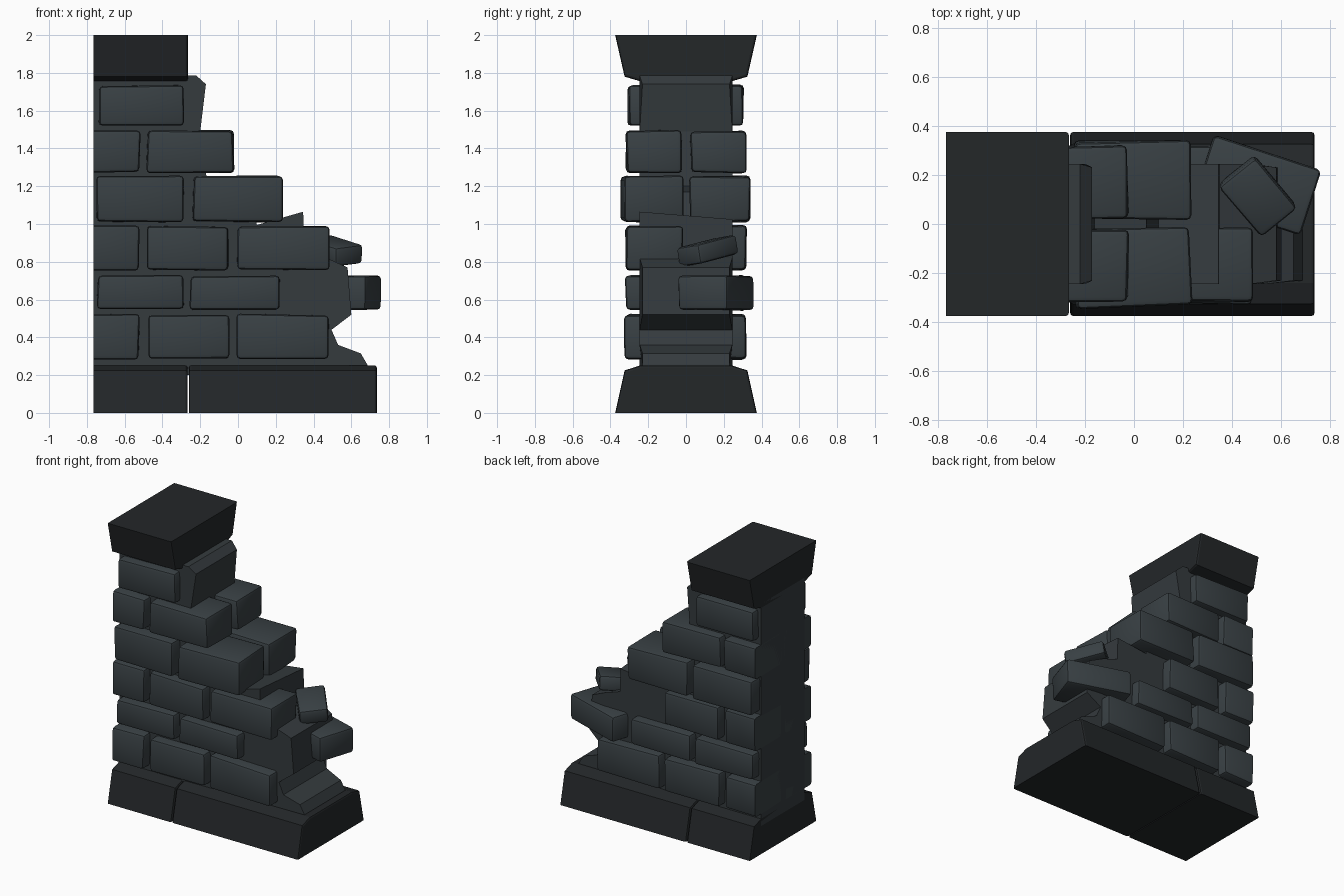
import bpy, bmesh, random
from mathutils import Matrix, Vector, Euler

if "Cube" in bpy.data.objects:
    bpy.data.objects.remove(bpy.data.objects["Cube"])

random.seed(4)
LEFT = -0.765


def material(name, rgb):
    m = bpy.data.materials.new(name)
    m.diffuse_color = (*rgb, 1)
    m.use_nodes = True
    m.node_tree.nodes["Principled BSDF"].inputs["Base Color"].default_value = m.diffuse_color
    return m


BRICK = material("slate_brick", (0.040, 0.051, 0.057))
MORTAR = material("slate_core", (0.035, 0.043, 0.048))
TRIM = material("dark_trim", (0.017, 0.020, 0.022))


def finish(bm, name, mat, smooth=False):
    bmesh.ops.recalc_face_normals(bm, faces=bm.faces)
    me = bpy.data.meshes.new(name)
    bm.to_mesh(me)
    bm.free()
    me.materials.append(mat)
    ob = bpy.data.objects.new(name, me)
    bpy.context.collection.objects.link(ob)
    if smooth:
        bpy.ops.object.select_all(action='DESELECT')
        ob.select_set(True)
        bpy.context.view_layer.objects.active = ob
        bpy.ops.object.shade_smooth_by_angle(angle=0.6)
    return ob


def prism(points, offset):
    """Polygon extruded along the offset vector."""
    bm = bmesh.new()
    face = bm.faces.new([bm.verts.new(p) for p in points])
    ext = bmesh.ops.extrude_face_region(bm, geom=[face], use_keep_orig=True)
    verts = [g for g in ext["geom"] if isinstance(g, bmesh.types.BMVert)]
    bmesh.ops.translate(bm, verts=verts, vec=offset)
    return bm


def trim(name, x0, x1, profile, bevelled):
    """Flared stone: a y-z profile run along x, with softened ends."""
    pts = [(x0, y, z) for y, z in profile] + [(x0, -y, z) for y, z in reversed(profile)]
    bm = prism(pts, (x1 - x0, 0, 0))
    edges = [e for e in bm.edges for x in bevelled
             if all(abs(v.co.x - x) < 1e-4 for v in e.verts)
             and not all(v.co.z < 0.01 or v.co.z > 1.99 for v in e.verts)]
    bmesh.ops.bevel(bm, geom=edges, offset=0.013, segments=2, profile=0.5, affect='EDGES')
    finish(bm, name, TRIM)


def brick(name, size, centre, rot=(0, 0, 0), jitter=0.006, cut=False):
    """Bevelled, slightly uneven brick, optionally sawn flush at the wall end."""
    bm = bmesh.new()
    bmesh.ops.create_cube(bm, size=1)
    for v in bm.verts:
        v.co = Vector(c * s + random.uniform(-jitter, jitter) for c, s in zip(v.co, size))
    bmesh.ops.bevel(bm, geom=bm.edges[:], offset=0.02, segments=2, profile=0.5, affect='EDGES')
    bm.transform(Matrix.Translation(centre) @ Euler(rot).to_matrix().to_4x4())
    if cut:
        bmesh.ops.bisect_plane(bm, geom=bm.verts[:] + bm.edges[:] + bm.faces[:],
                               plane_co=(LEFT, 0, 0), plane_no=(-1, 0, 0), clear_outer=True)
        bmesh.ops.holes_fill(bm, edges=[e for e in bm.edges if e.is_boundary])
    finish(bm, name, BRICK, True)


# Base course and cap stone
base = [(0.375, 0), (0.325, 0.225), (0.24, 0.252)]
trim("base_stone_left", LEFT, -0.267, base, [-0.267])
trim("base_stone_right", -0.26, 0.735, base, [-0.26, 0.735])
trim("cap_stone", LEFT, -0.265, [(0.24, 1.755), (0.325, 1.78), (0.375, 2.0)], [-0.265])

# Broken rubble core, extruded from its side silhouette
outline = [(LEFT, 0.2), (0.69, 0.2), (0.685, 0.255), (0.65, 0.315), (0.53, 0.36), (0.495, 0.44),
           (0.6, 0.52), (0.58, 0.77), (0.47, 0.82), (0.35, 0.86), (0.345, 1.065), (0.10, 0.995),
           (0.05, 1.17), (-0.16, 1.2), (-0.20, 1.49), (-0.17, 1.74), (-0.22, 1.785), (LEFT, 1.785)]
bm = prism([(x, -0.245, z) for x, z in outline], (0, 0.49, 0))
for v in bm.verts:
    if v.co.y > 0 and abs(v.co.z - 1.065) < 1e-3:
        v.co.z -= 0.04
    # the broken end narrows a little
    if v.co.x > 0.55 or abs(v.co.z - 1.74) < 1e-3:
        v.co.y *= 0.94
finish(bm, "wall_core", MORTAR)

# Courses: z range, front depth, brick x ranges
LONG = [(-1.0, -0.525), (-0.478, -0.05), (-0.005, 0.48)]
courses = [
    (0.285, 0.52, 0.318, LONG),
    (0.545, 0.725, 0.315, [(-0.745, -0.285), (-0.25, 0.22)]),
    (0.755, 0.99, 0.318, LONG),
    (1.012, 1.252, 0.337, [(-0.752, -0.285), (-0.24, 0.23)]),
    (1.272, 1.492, 0.315, [(-1.0, -0.52), (-0.48, -0.025)]),
    (1.522, 1.735, 0.305, [(-0.742, -0.285)]),
]
for r, (z0, z1, depth, spans) in enumerate(courses, 1):
    for side, label in ((-1, "front"), (1, "back")):
        for c, (x0, x1) in enumerate(spans, 1):
            if label == "back" and r == 3 and c == 3:
                continue  # this brick has fallen out
            brick(f"{label}_brick_{r}_{c}", (x1 - x0, depth - 0.02, z1 - z0),
                  ((x0 + x1) / 2, side * (depth + 0.02) / 2, (z0 + z1) / 2),
                  rot=(0, 0, random.uniform(-0.03, 0.03) if c == len(spans) else 0),
                  cut=x0 < LEFT)

# Displaced bricks on the broken end
brick("loose_brick_large", (0.46, 0.28, 0.18), (0.5, 0.16, 0.635), (0, 0, -0.314), 0.003)
brick("loose_brick_small", (0.275, 0.19, 0.10), (0.505, 0.115, 0.857), (0.1, 0.2, -0.87), 0.004)
